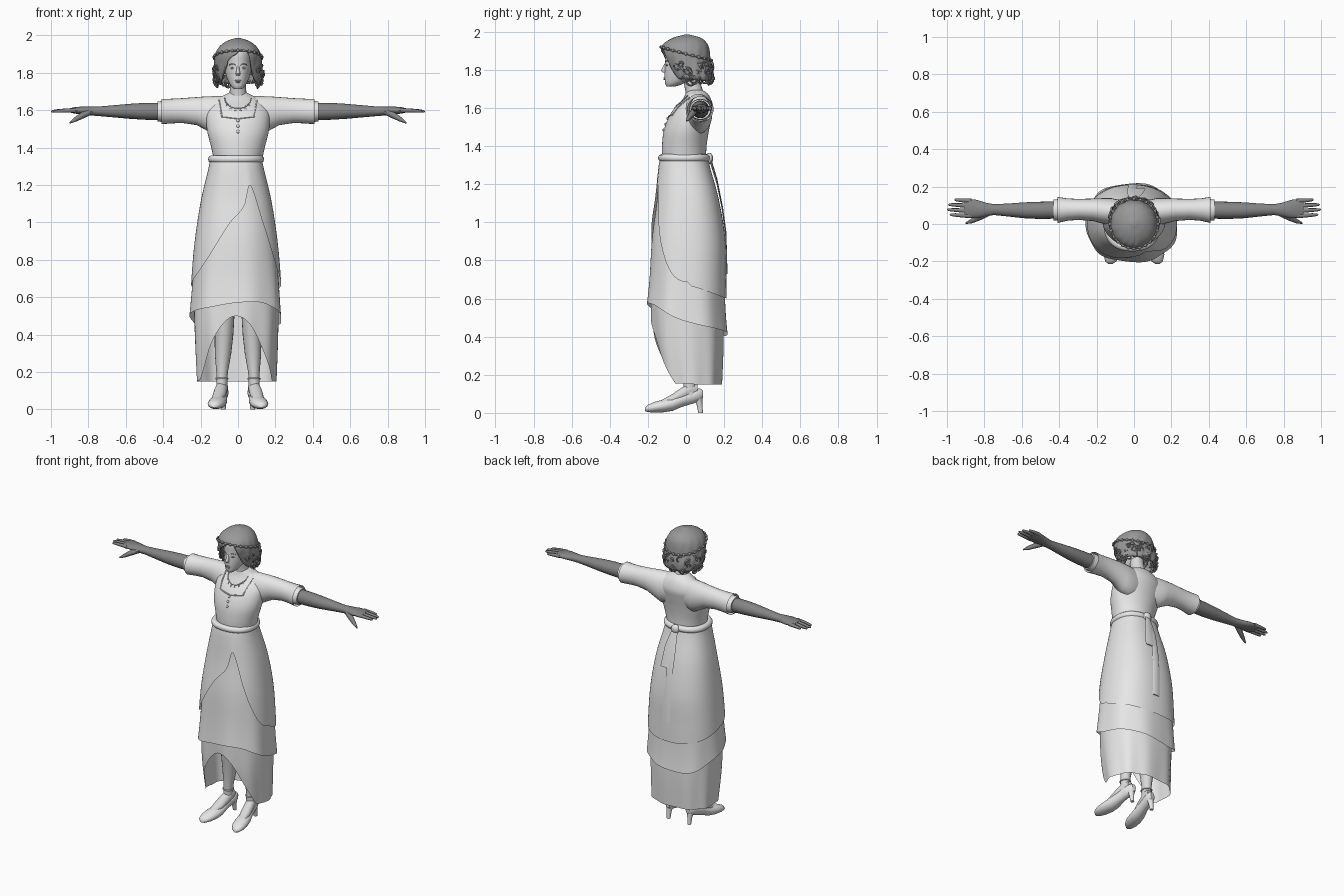
import bpy, bmesh, math, random
from mathutils import Vector as V

if "Cube" in bpy.data.objects:
    bpy.data.objects.remove(bpy.data.objects["Cube"], do_unlink=True)
random.seed(4)
TAU = math.tau


def material(name, g):
    m = bpy.data.materials.new(name)
    m.use_nodes = True
    m.diffuse_color = (g, g, g, 1)
    m.node_tree.nodes["Principled BSDF"].inputs["Base Color"].default_value = (g, g, g, 1)
    return m


CLOTH, SKIN = material("pale cloth", 0.8), material("pale skin", 0.7)
HAIR, GLOVE = material("grey hair", 0.32), material("dark grey gloves", 0.23)
TRIM = material("mid grey trim", 0.5)


# --- helpers: smooth table lookup, rings of points, skins over rings ---
def look(rows, k):
    """Smoothly interpolate rows (key, values...) at key k."""
    k = min(max(k, rows[0][0]), rows[-1][0])
    i = max(j for j in range(len(rows) - 1) if rows[j][0] <= k)
    a, b = rows[i], rows[i + 1]
    p, q = rows[max(i - 1, 0)], rows[min(i + 2, len(rows) - 1)]
    h = b[0] - a[0]
    t = (k - a[0]) / h
    out = []
    for c in range(1, len(a)):
        m0 = (b[c] - p[c]) / (b[0] - p[0]) * h
        m1 = (q[c] - a[c]) / (q[0] - a[0]) * h
        d = b[c] - a[c]
        out.append(a[c] + t * (m0 + t * (3 * d - 2 * m0 - m1 + t * (m0 + m1 - 2 * d))))
    return out


def ring(c, u, v, n=20):
    c, u, v = V(c), V(u), V(v)
    return [c + u * math.cos(TAU * i / n) + v * math.sin(TAU * i / n) for i in range(n)]


def add(bm, rings, loop=False, caps=(True, True)):
    vs = [[bm.verts.new(p) for p in r] for r in rings]
    n = len(vs[0])
    for a, b in zip(vs, vs[1:] + (vs[:1] if loop else [])):
        for i in range(n):
            bm.faces.new((a[i], a[(i + 1) % n], b[(i + 1) % n], b[i]))
    for r, cap in ((vs[0], caps[0]), (vs[-1], caps[1])):
        if cap and not loop:
            bm.faces.new(r)


def finish(name, bm, *mats, rule=None):
    bmesh.ops.recalc_face_normals(bm, faces=bm.faces)
    if rule:
        for f in bm.faces:
            f.material_index = rule(f.calc_center_median())
    me = bpy.data.meshes.new(name)
    bm.to_mesh(me)
    bm.free()
    for m in mats:
        me.materials.append(m)
    me.polygons.foreach_set("use_smooth", [True] * len(me.polygons))
    me.set_sharp_from_angle(angle=math.radians(45))
    ob = bpy.data.objects.new(name, me)
    bpy.context.collection.objects.link(ob)
    return ob


def loft(name, rings, mat, **kw):
    bm = bmesh.new()
    add(bm, rings, **kw)
    return finish(name, bm, mat)


def tube(pts, radii, n=8, loop=False):
    pts = [V(p) for p in pts]
    m, out = len(pts), []
    for i, p in enumerate(pts):
        a = pts[(i - 1) % m] if loop else pts[max(i - 1, 0)]
        b = pts[(i + 1) % m] if loop else pts[min(i + 1, m - 1)]
        d = (b - a).normalized()
        u = d.cross(V((0.1, 0.2, 1)) if abs(d.z) < 0.9 else V((0, 1, 0))).normalized()
        r = radii[i] if isinstance(radii, (list, tuple)) else radii
        out.append(ring(p, u * r, d.cross(u) * r, n))
    return out


def ball(bm, p, r, scale=(1, 1, 1)):
    res = bmesh.ops.create_uvsphere(bm, u_segments=10, v_segments=6, radius=r)
    for v in res["verts"]:
        v.co = V([v.co[i] * scale[i] for i in range(3)]) + V(p)


def body(rows, cx=0, e=2):
    """Surface point from rows (z, half width, front y, back y); angle 0 is the front."""
    def at(a, z, g=0):
        rx, yf, yb = look(rows, z)
        s, c = math.sin(a), math.cos(a)
        s = math.copysign(abs(s) ** (2 / e), s)
        c = math.copysign(abs(c) ** (2 / e), c)
        return V((cx + (rx + g) * s, (yf + yb) / 2 - ((yb - yf) / 2 + g) * c, z))
    return at


def drape(shape, top, hem, grow, cols=96, rows=30, power=1.0):
    out = []
    for j in range(rows + 1):
        t = (j / rows) ** power
        out.append([shape(a, top + (hem(a) - top) * t, grow(a, t))
                    for a in (TAU * i / cols for i in range(cols))])
    return out


# --- skirts ---
skirt = body([(0.13, .215, -.135, .19), (0.35, .225, -.178, .2), (0.55, .23, -.187, .2),
              (0.72, .225, -.185, .2), (0.91, .21, -.178, .197), (1.12, .18, -.152, .165),
              (1.3, .14, -.137, .118), (1.36, .13, -.125, .105)], cx=-0.01, e=2.35)


def under_hem(a):
    x = skirt(a, 0.3).x + 0.01
    return max(0.155, 0.5 - 0.34 * (x / 0.2) ** 2) if math.cos(a) > 0 else 0.15


def middle_hem(a):
    f = math.cos(a)
    return 0.49 + 0.08 * f + 0.012 * math.sin(3 * a)


WRAP = [(-.24, .67), (-.175, .775), (-.05, .99), (.04, 1.09), (.085, 1.2),
        (.14, 1.0), (.195, .76), (.215, .68)]


def over_hem(a):
    f = math.cos(a)
    return look(WRAP, skirt(a, 0.75).x)[0] if f > 0 else 0.67 + 0.07 * f


loft("underskirt", drape(skirt, 0.68, under_hem, lambda a, t: -0.004 + 0.004 * t * math.sin(9 * a)),
     CLOTH, caps=(False, False))
loft("middle_skirt", drape(skirt, 1.34, middle_hem,
     lambda a, t: 0.016 * t ** 6 + 0.004 * t * t * math.sin(7 * a)), CLOTH, caps=(False, False))
loft("overskirt", drape(skirt, 1.34, over_hem, lambda a, t: 0.005 + 0.008 * t),
     CLOTH, caps=(False, False))

# --- bodice with a scooped skin neckline ---
TORSO = [(1.33, .128, -.125, .105), (1.4, .143, -.126, .108), (1.48, .163, -.117, .12),
         (1.55, .17, -.092, .135), (1.6, .165, -.06, .143), (1.65, .125, -.015, .13),
         (1.68, .075, .0, .11), (1.695, .045, .01, .085)]
torso = body(TORSO)
bm = bmesh.new()
add(bm, drape(torso, 1.33, lambda a: 1.695, lambda a, t: 0, 64, 36))
finish("bodice", bm, CLOTH, SKIN,
       rule=lambda c: int(c.y < 0.05 and (c.x / 0.075) ** 2 + ((c.z - 1.69) / 0.08) ** 2 < 1))


def on_chest(x, z, g=0.002):
    return torso(math.asin(max(-1, min(1, x / look(TORSO, z)[0]))), z, g)


outline = [(-.1, 1.655), (-.093, 1.61), (-.085, 1.565), (-.04, 1.56), (0, 1.555),
           (.04, 1.56), (.085, 1.565), (.093, 1.61), (.1, 1.655)]
loft("collar_edge", tube([on_chest(x, z) for x, z in outline], 0.004, 6), CLOTH)

bm = bmesh.new()
arc = [math.pi * i / 16 for i in range(17)]
chain = [on_chest(0.07 * math.cos(t), 1.665 - 0.055 * math.sin(t)) for t in arc]
add(bm, tube(chain, 0.003, 6))
for p in chain[3:14:2]:
    add(bm, tube([p, p + V((0, -.006, -.012)), p + V((0, -.012, -.026))], [.002, .006, .002], 6))
finish("necklace", bm, TRIM)

bm = bmesh.new()
for z in (1.545, 1.515, 1.485):
    ball(bm, on_chest(0, z), 0.009, (1, 0.6, 1))
finish("buttons", bm, CLOTH)

# --- belt and sash ---
loft("belt", tube([skirt(TAU * i / 48, 1.338, -0.004) for i in range(48)], 0.021, 10, True),
     CLOTH, loop=True)
bm = bmesh.new()
ball(bm, (-.005, .122, 1.335), 0.03, (1, .7, 1))
finish("sash_knot", bm, CLOTH)


def sash(name, pts):
    loft(name, [ring((x, y, z), (w, 0, 0), (0, .004, 0), 8) for x, y, z, w in pts], CLOTH)


sash("sash_long_tail", [(-.01, .125, 1.33, .015), (-.01, .165, 1.2, .025), (-.01, .19, 1.08, .024),
                        (-.005, .208, .95, .025), (0, .214, .73, .028)])
sash("sash_short_tail", [(0, .13, 1.33, .015), (.015, .16, 1.23, .03), (.02, .188, 1.09, .042)])

# --- arms, mirrored ---
for side, label in ((1, "left"), (-1, "right")):
    def across(rows, n=24):
        return [ring((side * x, y, z), (0, ry, 0), (0, 0, rz), n) for x, y, z, ry, rz in rows]

    loft(label + "_sleeve", across([
        (.06, .06, 1.575, .065, .1), (.12, .065, 1.57, .073, .105), (.165, .07, 1.582, .068, .092),
        (.22, .076, 1.595, .06, .075), (.3, .078, 1.598, .056, .066), (.36, .077, 1.595, .06, .066),
        (.41, .075, 1.593, .07, .068)]), CLOTH, caps=(True, False))
    loft(label + "_cuff", across([(.38, .075, 1.593, .056, .055), (.405, .075, 1.593, .058, .056),
                                  (.43, .075, 1.593, .055, .053)]), CLOTH)
    loft(label + "_forearm", across([
        (.4, .075, 1.593, .046, .047), (.5, .073, 1.594, .046, .045), (.58, .073, 1.594, .043, .04),
        (.68, .075, 1.594, .034, .031), (.75, .077, 1.594, .029, .025), (.79, .077, 1.596, .036, .024),
        (.84, .08, 1.598, .049, .021), (.88, .083, 1.599, .051, .016), (.905, .084, 1.599, .046, .01)],
        20), GLOVE)
    bm = bmesh.new()
    for y0, y1, tip in ((.043, .05, .985), (.07, .077, 1.0), (.097, .104, .993), (.123, .13, .96)):
        add(bm, tube([(side * (tip * t + .87 * (1 - t)), y0 + (y1 - y0) * t, 1.599 - .006 * t * t)
                      for t in (0, .4, .75, .95, 1)], [.0125, .0115, .0095, .007, .002]))
    add(bm, tube([(side * x, y, z) for x, y, z in (
        (.785, .055, 1.593), (.83, .035, 1.573), (.87, .015, 1.55), (.9, .004, 1.532))],
        [.016, .017, .012, .004]))
    finish(label + "_fingers", bm, GLOVE)

    # --- legs and heeled shoes ---
    loft(label + "_leg", [ring((side * x, y, z), (r, 0, 0), (0, r * 1.1, 0)) for x, y, z, r in (
        (.07, .0, .85, .07), (.072, .0, .55, .056), (.075, .015, .4, .05), (.08, .025, .3, .044),
        (.085, .02, .2, .031), (.086, .018, .15, .029), (.088, .02, .09, .03))], SKIN)

    def along(rows):
        return [ring((side * (.09 - .17 * y), y, z), (rx, 0, 0), (0, 0, rz)) for y, z, rx, rz in rows]

    loft(label + "_shoe", along([
        (-.215, .018, .01, .009), (-.2, .023, .03, .019), (-.165, .03, .044, .028),
        (-.12, .036, .048, .033), (-.07, .046, .044, .035), (-.02, .068, .035, .036),
        (.04, .087, .032, .037), (.075, .095, .026, .033), (.09, .097, .014, .02)]), CLOTH)
    loft(label + "_instep", along([(-.13, .05, .024, .016), (-.07, .072, .034, .028),
                                   (-.02, .098, .034, .036), (.03, .12, .031, .04),
                                   (.06, .12, .02, .03)]), SKIN)
    loft(label + "_heel", [ring((side * .078, y, z), (r, 0, 0), (0, r, 0), 12) for y, z, r in (
        (.058, .09, .027), (.07, .05, .016), (.077, .0, .012))], CLOTH)
    loft(label + "_ankle_strap", tube(ring((side * .086, .018, .165), (.031, 0, 0), (0, .034, 0), 20),
                                      .005, 6, True), CLOTH, loop=True)

# --- neck, head and face ---
loft("neck", tube([(0, .05, 1.64), (0, .042, 1.69), (0, .03, 1.74), (0, .02, 1.8)],
                  [.055, .045, .042, .045], 20), SKIN)
head = body([(1.712, .018, -.1, -.06), (1.725, .035, -.109, -.02), (1.765, .057, -.112, .05),
             (1.8, .067, -.112, .085), (1.85, .073, -.109, .105), (1.91, .071, -.104, .105),
             (1.96, .045, -.06, .07)])
loft("head", drape(head, 1.712, lambda a: 1.96, lambda a, t: 0, 40, 24), SKIN)
loft("nose", [ring((0, y, z), (w, 0, 0), (0, d, 0), 10) for y, z, w, d in (
    (-.106, 1.838, .006, .004), (-.113, 1.815, .008, .01), (-.117, 1.796, .013, .015),
    (-.113, 1.786, .01, .009))], SKIN)
bm = bmesh.new()
ball(bm, (0, -.112, 1.758), .02, (1, .3, .2))
ball(bm, (0, -.112, 1.75), .016, (1, .35, .25))
finish("lips", bm, TRIM)
bm = bmesh.new()
for s in (1, -1):
    ball(bm, (s * .03, -.1, 1.825), .012, (1, .4, .45))
    add(bm, tube([(s * .014, -.109, 1.842), (s * .03, -.103, 1.848), (s * .048, -.089, 1.842)], .0025, 6))
finish("eyes_and_brows", bm, HAIR)

# --- bobbed hair with curls and a beaded headband ---
hair = body([(1.72, .115, -.05, .13), (1.76, .128, -.075, .142), (1.8, .13, -.1, .142),
             (1.85, .127, -.118, .13), (1.9, .121, -.13, .124), (1.94, .1, -.115, .11),
             (1.97, .06, -.065, .075), (1.985, .015, -.01, .02)])
FRINGE = [(-.13, 1.75), (-.09, 1.755), (-.072, 1.82), (-.04, 1.88), (.03, 1.92),
          (.058, 1.9), (.076, 1.8), (.09, 1.755), (.13, 1.75)]


def hair_hem(a):
    p = hair(a, 1.86)
    return look(FRINGE, p.x)[0] if math.cos(a) > 0 else 1.75 + .01 * math.cos(a)


shell = loft("hair", drape(hair, 1.985, hair_hem, lambda a, t: .003 * t * math.sin(14 * a + 9 * t),
                           84, 24, 1.6), HAIR, caps=(True, False))
thick = shell.modifiers.new("thickness", "SOLIDIFY")
thick.thickness = 0.012
bm = bmesh.new()
for i in range(72):
    a = math.pi + random.uniform(-1, 1) * 2.2
    p = hair(a, random.uniform(1.735, 1.83), random.uniform(-.012, .002))
    out = V((math.sin(a), -math.cos(a), 0))
    u = V((math.cos(a), math.sin(a), random.uniform(-.4, .4))) + out * random.uniform(-.6, .6)
    r = random.uniform(.011, .019)
    add(bm, tube(ring(p, u * r, (V((0, 0, 1)) + out * .3) * r, 10), .006, 5, True), loop=True)
finish("curls", bm, HAIR)

band = [hair(TAU * i / 48, 1.885 + .035 * math.cos(TAU * i / 48), .004) for i in range(48)]
loft("headband", tube(band, .005, 6, True), HAIR, loop=True)
bm = bmesh.new()
for p in band[::2]:
    ball(bm, p, .009)
finish("headband_beads", bm, HAIR)
